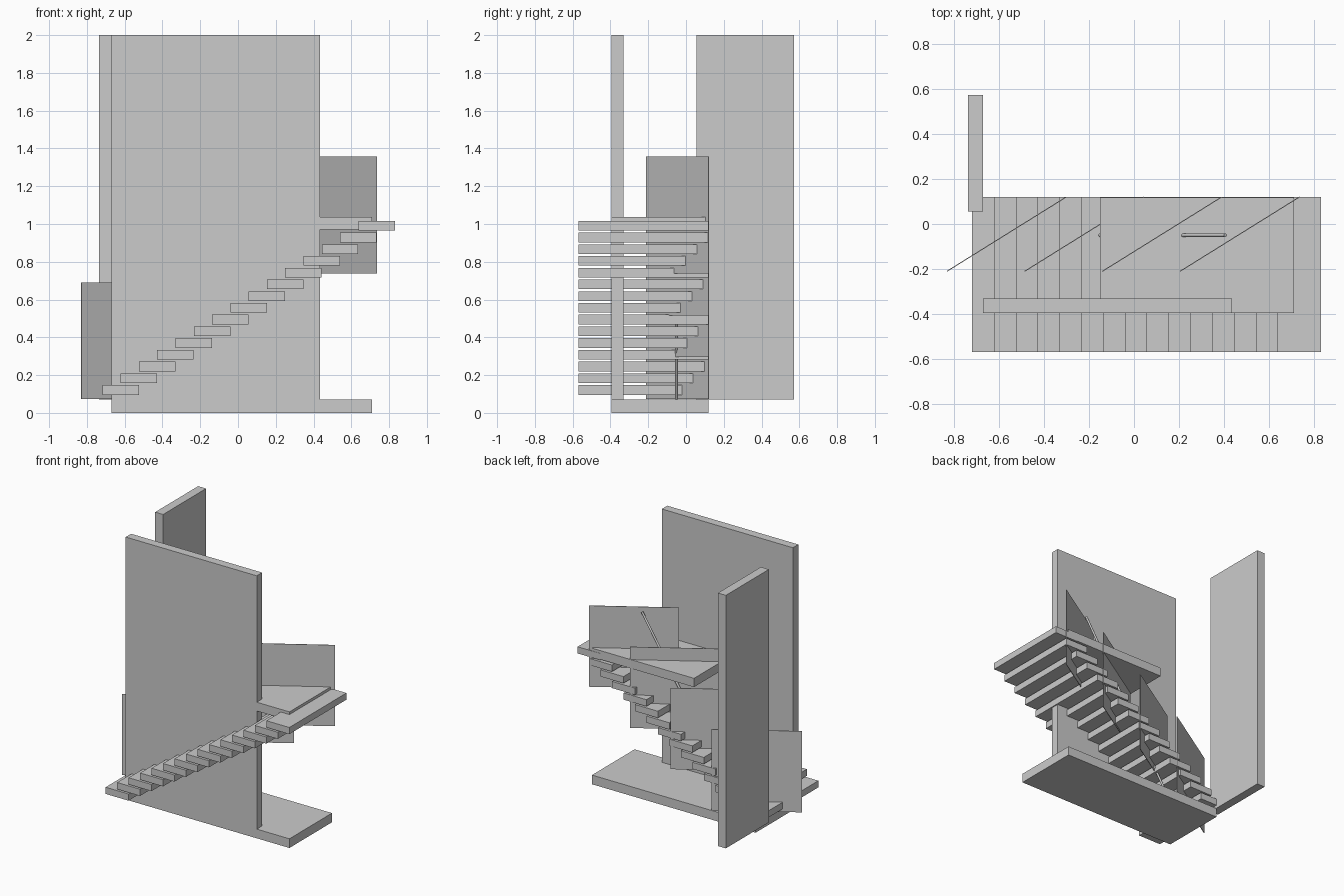
import bpy, math
from mathutils import Vector

if "Cube" in bpy.data.objects:
    bpy.data.objects.remove(bpy.data.objects["Cube"])

grey = bpy.data.materials.new("plain_grey")
grey.diffuse_color = (0.6, 0.6, 0.6, 1)
grey.use_nodes = True
grey.node_tree.nodes["Principled BSDF"].inputs["Base Color"].default_value = grey.diffuse_color


def box(name, x, y, z, angle=0.0):
    """Box from (min, max) ranges, turned about its own vertical axis."""
    bpy.ops.mesh.primitive_cube_add(size=1)
    ob = bpy.context.object
    ob.name = name
    ranges = (x, y, z)
    size = [b - a for a, b in ranges]
    for v in ob.data.vertices:
        v.co = [c * s for c, s in zip(v.co, size)]
    ob.location = [(a + b) / 2 for a, b in ranges]
    ob.rotation_euler.z = angle
    ob.data.materials.append(grey)
    return ob


# Floors and walls
box("lower_floor", (-0.67, 0.71), (-0.395, 0.118), (0, 0.07))
box("upper_landing", (-0.15, 0.71), (-0.395, 0.118), (0.97, 1.037))
box("tall_wall", (-0.67, 0.435), (-0.395, -0.33), (0, 2))
box("side_wall", (-0.737, -0.67), (0.055, 0.573), (0.072, 2))

# Stair treads
for i in range(15):
    x = -0.718 + i * 0.0968
    z = 0.096 + i * 0.0621
    box(f"tread_{i + 1}", (x, x + 0.193), (-0.568, 0.12), (z, z + 0.051))

# Thin slanting panels climbing with the stair
length = math.hypot(0.53, 0.33)
for i in range(4):
    cx = -0.565 + i * 0.3447
    z = 0.073 + i * 0.2217
    box(f"panel_{i + 1}", (cx - length / 2, cx + length / 2),
        (-0.047, -0.043), (z, z + 0.618), math.atan2(0.33, 0.53))

# Slanting round rod rising through the landing
low, high = Vector((-0.39, -0.05, 0.075)), Vector((0.405, -0.05, 1.33))
bpy.ops.mesh.primitive_cylinder_add(vertices=16, radius=0.008,
                                    depth=(high - low).length,
                                    location=(low + high) / 2)
rod = bpy.context.object
rod.name = "slanted_rod"
rod.rotation_euler = (high - low).to_track_quat("Z", "Y").to_euler()
rod.data.materials.append(grey)
bpy.ops.object.shade_smooth_by_angle()
